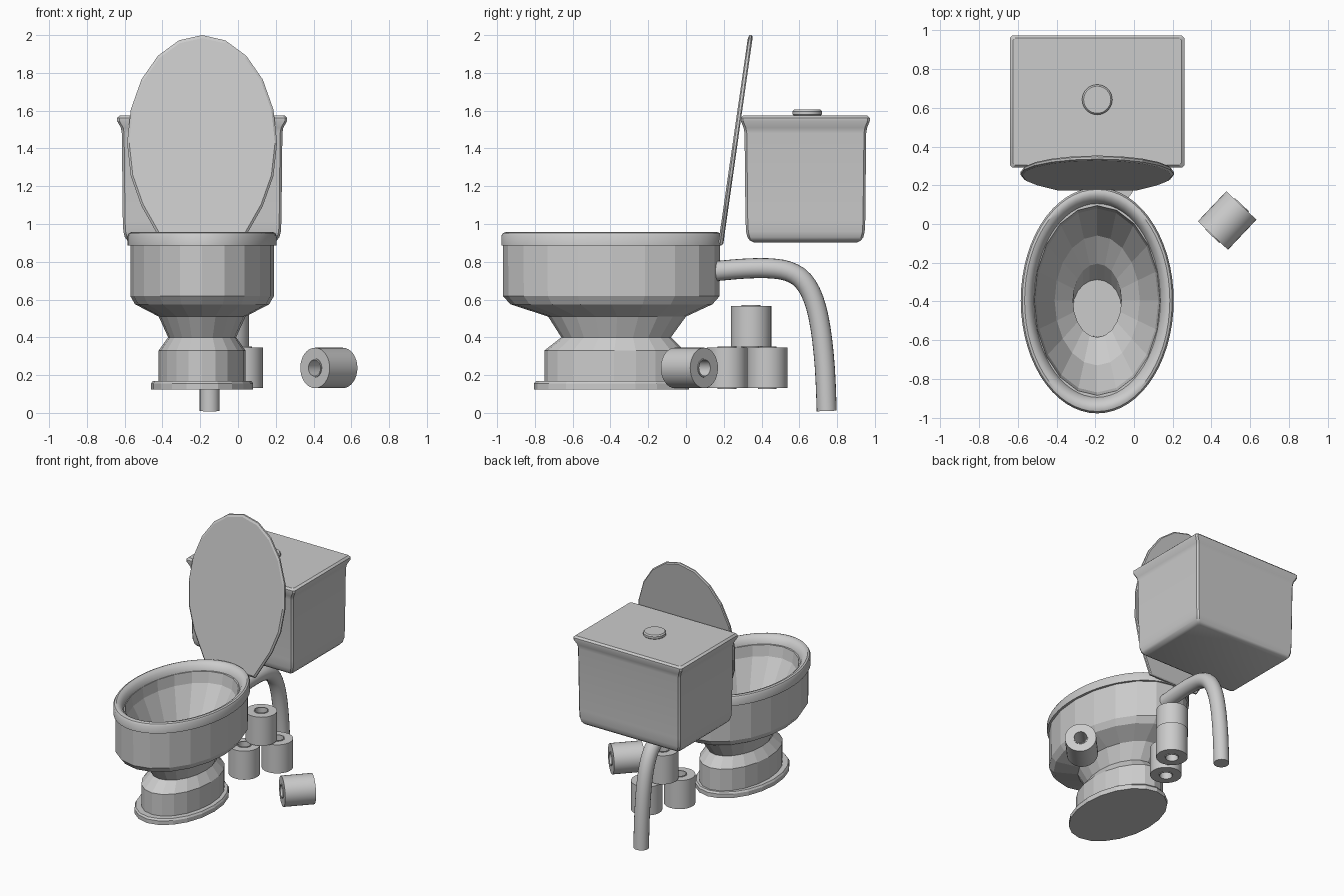
import bpy, bmesh, math
from mathutils import Vector, Matrix

if "Cube" in bpy.data.objects:
    bpy.data.objects.remove(bpy.data.objects["Cube"])

CX, CY = -0.19, -0.395


def finish(name, bm, smooth=None):
    bmesh.ops.recalc_face_normals(bm, faces=bm.faces)
    me = bpy.data.meshes.new(name)
    bm.to_mesh(me)
    bm.free()
    ob = bpy.data.objects.new(name, me)
    bpy.context.collection.objects.link(ob)
    if smooth:
        bpy.ops.object.select_all(action='DESELECT')
        ob.select_set(True)
        bpy.context.view_layer.objects.active = ob
        bpy.ops.object.shade_smooth_by_angle(angle=math.radians(smooth))
    return ob


def skin(name, loops, caps=True, closed=False, smooth=None):
    """Bridge a list of equal-length point loops into a surface."""
    bm = bmesh.new()
    rings = [[bm.verts.new(p) for p in lp] for lp in loops]
    pairs = list(zip(rings, rings[1:]))
    if closed:
        pairs.append((rings[-1], rings[0]))
    for a, b in pairs:
        for i in range(len(a)):
            j = (i + 1) % len(a)
            bm.faces.new((a[i], a[j], b[j], b[i]))
    if caps and not closed:
        bm.faces.new(rings[0])
        bm.faces.new(rings[-1])
    return finish(name, bm, smooth)


def ellipse(z, hx, hy, cx=CX, cy=CY, n=20):
    return [(cx + hx * math.sin(math.tau * i / n), cy + hy * math.cos(math.tau * i / n), z)
            for i in range(n)]


def box_loop(z, hx, hy, cx, cy, c=0.012):
    pts = [(hx, -hy + c), (hx, hy - c), (hx - c, hy), (-hx + c, hy),
           (-hx, hy - c), (-hx, -hy + c), (-hx + c, -hy), (hx - c, -hy)]
    return [(cx + x, cy + y, z) for x, y in pts]


# Pedestal and bowl: outside up, over the rim, down to the drain floor
skin("bowl", [
    ellipse(0.125, 0.27, 0.41), ellipse(0.155, 0.27, 0.41), ellipse(0.168, 0.262, 0.40),
    ellipse(0.168, 0.23, 0.37, cy=-0.38), ellipse(0.33, 0.23, 0.37, cy=-0.38),
    ellipse(0.40, 0.18, 0.29, cy=-0.37), ellipse(0.51, 0.23, 0.365, cy=-0.365),
    ellipse(0.575, 0.355, 0.535), ellipse(0.618, 0.38, 0.573), ellipse(0.90, 0.38, 0.575),
    ellipse(0.90, 0.325, 0.49), ellipse(0.82, 0.315, 0.475), ellipse(0.60, 0.22, 0.335),
    ellipse(0.50, 0.125, 0.19), ellipse(0.40, 0.125, 0.148, cy=-0.435)])

# Seat ring: (inset, height) profile swept round the ellipse
seat = [(0, .885), (0, .938), (.008, .952), (.02, .957), (.038, .952),
        (.055, .935), (.067, .91), (.072, .885)]
skin("seat", [ellipse(z, 0.395 - d, 0.583 - d * 1.2, n=60) for d, z in seat],
     closed=True, smooth=35)

# Raised lid: faceted oval with a straight hinge edge, leaning back
lid_pts = [(0.397 * math.sin(math.tau * k / 20), 1.43 + 0.57 * math.cos(math.tau * k / 20))
           for k in range(-8, 9)]
lid_pts[0], lid_pts[-1] = (-0.205, 0.89), (0.205, 0.89)


def lid_loop(off, s):
    return [(CX + x * s, 0.172 + off + (z - 0.89) * 0.14, 1.43 + (z - 1.43) * s)
            for x, z in lid_pts]


skin("lid", [lid_loop(0, 0.972), lid_loop(0.008, 1), lid_loop(0.02, 1), lid_loop(0.026, 0.985)])

# Cistern with rounded underside and flared lip
tank = [(.903, .375, .275), (.912, .395, .293), (.93, .409, .307), (.96, .417, .314),
        (1.02, .42, .317), (1.48, .425, .322), (1.51, .43, .327), (1.545, .45, .341),
        (1.562, .45, .341), (1.575, .436, .328)]
skin("cistern", [box_loop(z, hx, hy, CX, 0.632) for z, hx, hy in tank], smooth=30)

# Flush button
skin("flush_button", [ellipse(z, r, r, cy=0.642, n=32) for z, r in
                      [(1.57, .068), (1.58, .078), (1.596, .078), (1.605, .07)]], smooth=35)

# Water pipe: smooth path swept with a circle
ctrl = [Vector((-0.15, y, z)) for y, z in
        [(.08, .745), (.16, .751), (.30, .763), (.43, .766), (.54, .75), (.62, .70),
         (.676, .60), (.712, .45), (.735, .24), (.745, .01)]]
path = []
for i in range(len(ctrl) - 1):
    p0, p1, p2 = ctrl[max(i - 1, 0)], ctrl[i], ctrl[i + 1]
    p3 = ctrl[min(i + 2, len(ctrl) - 1)]
    for s in range(3):
        t = s / 3
        path.append(0.5 * (2 * p1 + (p2 - p0) * t + (2 * p0 - 5 * p1 + 4 * p2 - p3) * t * t
                           + (3 * p1 - p0 - 3 * p2 + p3) * t ** 3))
path.append(ctrl[-1])
loops = []
for i, p in enumerate(path):
    t = (path[min(i + 1, len(path) - 1)] - path[max(i - 1, 0)]).normalized()
    side = Vector((1, 0, 0))
    up = t.cross(side)
    loops.append([p + 0.053 * (side * math.cos(a) + up * math.sin(a))
                  for a in (math.tau * k / 20 for k in range(20))])
skin("water_pipe", loops, smooth=40)


# Paper rolls: hollow cylinders with a slightly protruding core
def roll(name, loc, axis=(0, 0, 1)):
    prof = [(.107, -.107), (.107, .107), (.05, .107), (.05, .112), (.043, .112),
            (.043, -.112), (.05, -.112), (.05, -.107)]
    ob = skin(name, [ellipse(z, r, r, 0, 0, 32) for r, z in prof], closed=True, smooth=35)
    rot = Vector(axis).to_track_quat('Z', 'Y').to_matrix().to_4x4()
    ob.matrix_world = Matrix.Translation(loc) @ rot


roll("roll_front", (-0.10, 0.218, 0.239))
roll("roll_back", (0.025, 0.43, 0.239))
roll("roll_stacked", (-0.048, 0.345, 0.459))
roll("roll_lying", (0.481, 0.018, 0.238), (0.69, 0.73, 0))
